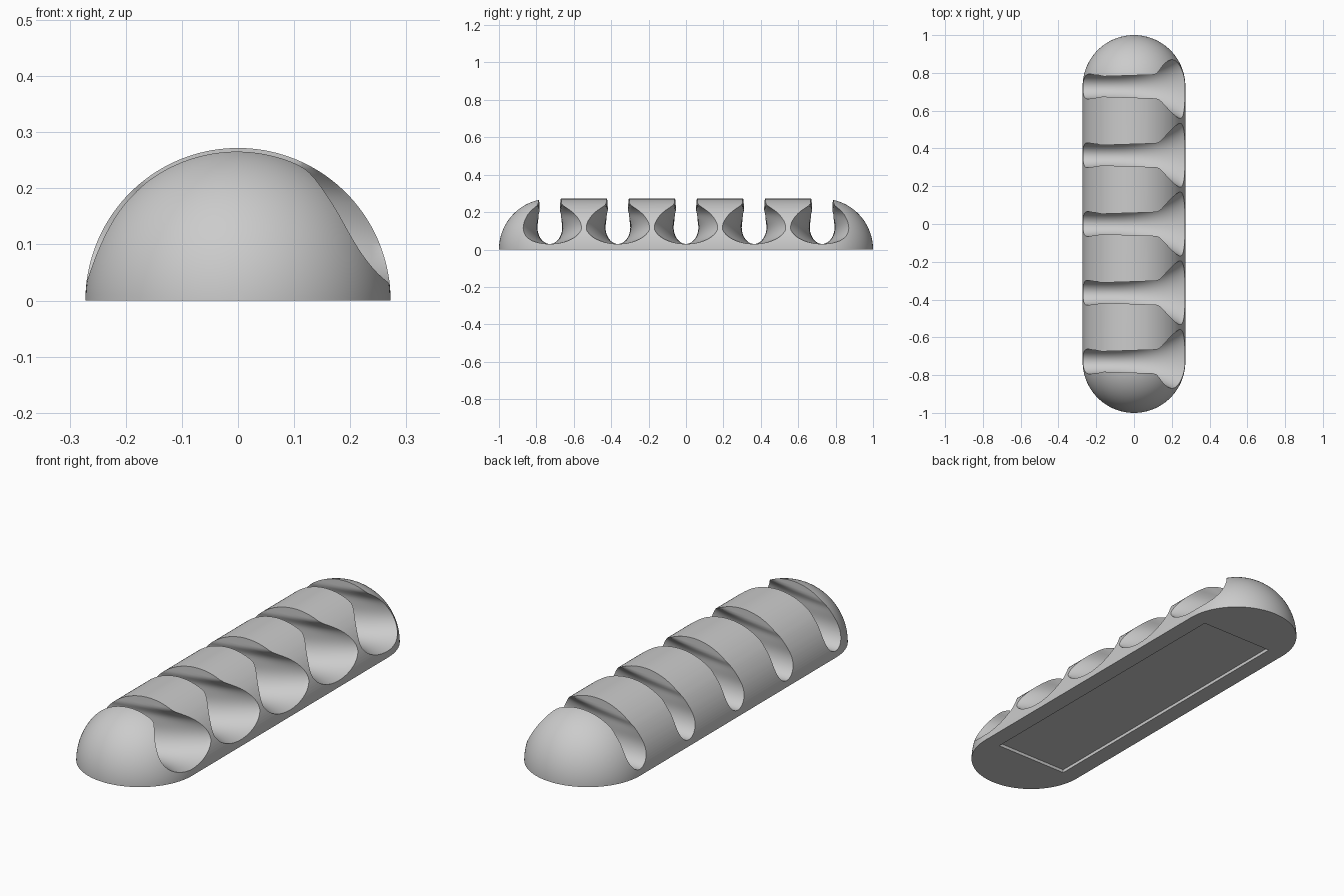
import bpy
import bmesh
from math import sin, cos, pi, sqrt

R = 0.272             # dome radius
HALF = 1 - R          # half length of the straight section
FLOOR = 0.03          # lowest point of every cable slot

if "Cube" in bpy.data.objects:
    bpy.data.objects.remove(bpy.data.objects["Cube"], do_unlink=True)

grey = bpy.data.materials.new("matte_grey")
grey.use_nodes = True
COLOUR = (0.6, 0.6, 0.6, 1)
grey.diffuse_color = COLOUR
grey.node_tree.nodes["Principled BSDF"].inputs["Base Color"].default_value = COLOUR


def add_object(name, bm):
    bmesh.ops.recalc_face_normals(bm, faces=bm.faces)
    mesh = bpy.data.meshes.new(name)
    bm.to_mesh(mesh)
    bm.free()
    mesh.materials.append(grey)
    obj = bpy.data.objects.new(name, mesh)
    bpy.context.collection.objects.link(obj)
    return obj


def half_capsule():
    """Capsule outline spun half a turn about y, closed underneath."""
    bm = bmesh.new()
    n = 28
    cap = [(R * sin(pi / 2 * i / n), HALF + R * cos(pi / 2 * i / n)) for i in range(n + 1)]
    outline = [(x, y) for x, y in cap] + [(x, -y) for x, y in reversed(cap)]
    verts = [bm.verts.new((x, y, 0)) for x, y in outline]
    edges = [bm.edges.new(pair) for pair in zip(verts, verts[1:])]
    bmesh.ops.spin(bm, geom=verts + edges, cent=(0, 0, 0), axis=(0, -1, 0),
                   angle=pi, steps=72)
    bmesh.ops.remove_doubles(bm, verts=bm.verts, dist=0.0001)
    rim = [e for e in bm.edges if e.is_boundary]
    bmesh.ops.contextual_create(bm, geom=rim)
    return add_object("cable_holder_body", bm)


def slot_width(x, z):
    """Half width of a slot: a flared oval blended into a narrow neck."""
    t = (x + 0.28) / 0.56
    flare = min(0.18, 0.066 + 0.132 * t ** 3.3)
    b = 0.085 + 0.025 * min(1, t * 1.2)
    oval = flare * sqrt(max(0, 1 - ((z - FLOOR - b) / b) ** 2))
    ramp = min(1, max(0, (z - 0.1) / 0.1))
    neck = (0.05 + 0.018 * t) * ramp * ramp * (3 - 2 * ramp)
    return (oval ** 3 + neck ** 3) ** (1 / 3)


def slot_cutters():
    """Five lofted slots running across the body."""
    bm = bmesh.new()
    levels = [FLOOR + 0.29 * (i / 44) ** 2 for i in range(45)]
    stations = [-0.28 + 0.56 * i / 40 for i in range(41)]
    for k in range(-2, 3):
        rings = []
        for x in stations:
            right = [(slot_width(x, z), z) for z in levels]
            ring = right + [(-w, z) for w, z in reversed(right[1:])]
            rings.append([bm.verts.new((x, k * HALF / 2 + w, z)) for w, z in ring])
        for a, b in zip(rings, rings[1:]):
            for i in range(len(a)):
                j = (i + 1) % len(a)
                bm.faces.new((a[i], a[j], b[j], b[i]))
        bm.faces.new(rings[0])
        bm.faces.new(rings[-1])
    return add_object("slot_cutters", bm)


def pad_cutter():
    """Shallow recess for an adhesive pad underneath."""
    bm = bmesh.new()
    bmesh.ops.create_cube(bm, size=1)
    bmesh.ops.scale(bm, vec=(0.38, 2 * HALF, 0.03), verts=bm.verts)
    return add_object("pad_cutter", bm)


body = half_capsule()
bpy.context.view_layer.objects.active = body
body.select_set(True)

# Cut the slots and the recess
for cutter in (slot_cutters(), pad_cutter()):
    cutter.hide_render = True
    mod = body.modifiers.new(cutter.name, "BOOLEAN")
    mod.operation = "DIFFERENCE"
    mod.solver = "EXACT"
    mod.object = cutter
    bpy.ops.object.modifier_apply(modifier=mod.name)
    bpy.data.objects.remove(cutter, do_unlink=True)

bpy.ops.object.shade_smooth_by_angle(angle=pi / 6)
